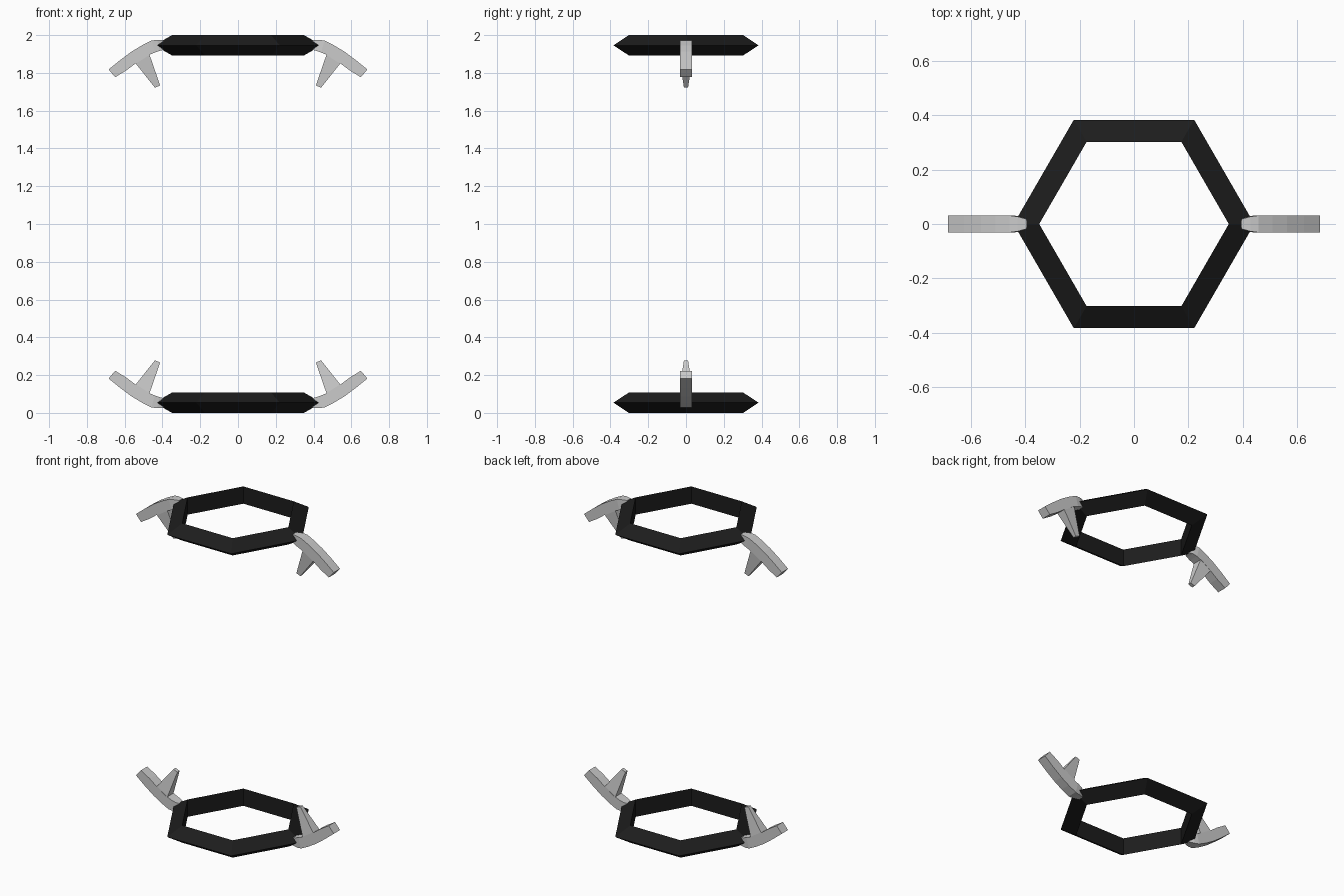
import bpy, bmesh, math

if "Cube" in bpy.data.objects:
    bpy.data.objects.remove(bpy.data.objects["Cube"])

black = bpy.data.materials.new("black")
black.diffuse_color = (0.012, 0.012, 0.012, 1)
black.use_nodes = True
black.node_tree.nodes["Principled BSDF"].inputs["Base Color"].default_value = black.diffuse_color


def loft(name, sections, closed, axes, mat=None):
    """Skin equal-length point loops, then mirror about the object's origin at z = 1."""
    bm = bmesh.new()
    loops = [[bm.verts.new(p) for p in s] for s in sections]
    n = len(loops[0])
    pairs = list(zip(loops, loops[1:]))
    if closed:
        pairs.append((loops[-1], loops[0]))
    else:
        bm.faces.new(loops[0])
        bm.faces.new(loops[-1])
    for a, b in pairs:
        for i in range(n):
            j = (i + 1) % n
            bm.faces.new((a[i], a[j], b[j], b[i]))
    bmesh.ops.recalc_face_normals(bm, faces=bm.faces)
    me = bpy.data.meshes.new(name)
    bm.to_mesh(me)
    bm.free()
    ob = bpy.data.objects.new(name, me)
    ob.location.z = 1
    bpy.context.collection.objects.link(ob)
    if mat:
        me.materials.append(mat)
    mod = ob.modifiers.new("Mirror", 'MIRROR')
    mod.use_axis = axes
    mod.use_mirror_merge = False
    return ob


# Hexagonal rings with a wedge cross-section (mirrored top to bottom)
wedge = [(0.443, 0.946), (0.349, 1.0), (0.349, 0.892)]
ring = [[(r * math.cos(a), r * math.sin(a), z) for r, z in wedge]
        for a in (math.radians(60 * i) for i in range(6))]
loft("hexagon_rings", ring, True, (False, False, True), black)

# Curved arms: outer x, z, inner x, z, half width
arm = [(0.395, 0.975, 0.395, 0.922, 0.018),
       (0.428, 0.975, 0.415, 0.917, 0.027),
       (0.458, 0.971, 0.440, 0.908, 0.031),
       (0.510, 0.945, 0.480, 0.891, 0.031),
       (0.563, 0.913, 0.541, 0.851, 0.031),
       (0.625, 0.867, 0.590, 0.814, 0.031),
       (0.685, 0.818, 0.650, 0.777, 0.031)]
loft("curved_arms",
     [[(xo, -w, zo), (xo, w, zo), (xi, w, zi), (xi, -w, zi)] for xo, zo, xi, zi, w in arm],
     False, (True, False, True))

# Tapered spikes under the arms, rooted inside them
spike = [(0.478, 0.915, 0.560, 0.872, 0.030),
         (0.468, 0.895, 0.541, 0.849, 0.030),
         (0.412, 0.733, 0.440, 0.722, 0.011)]
loft("spikes",
     [[(xa, -w, za), (xa, w, za), (xb, w, zb), (xb, -w, zb)] for xa, za, xb, zb, w in spike],
     False, (True, False, True))
